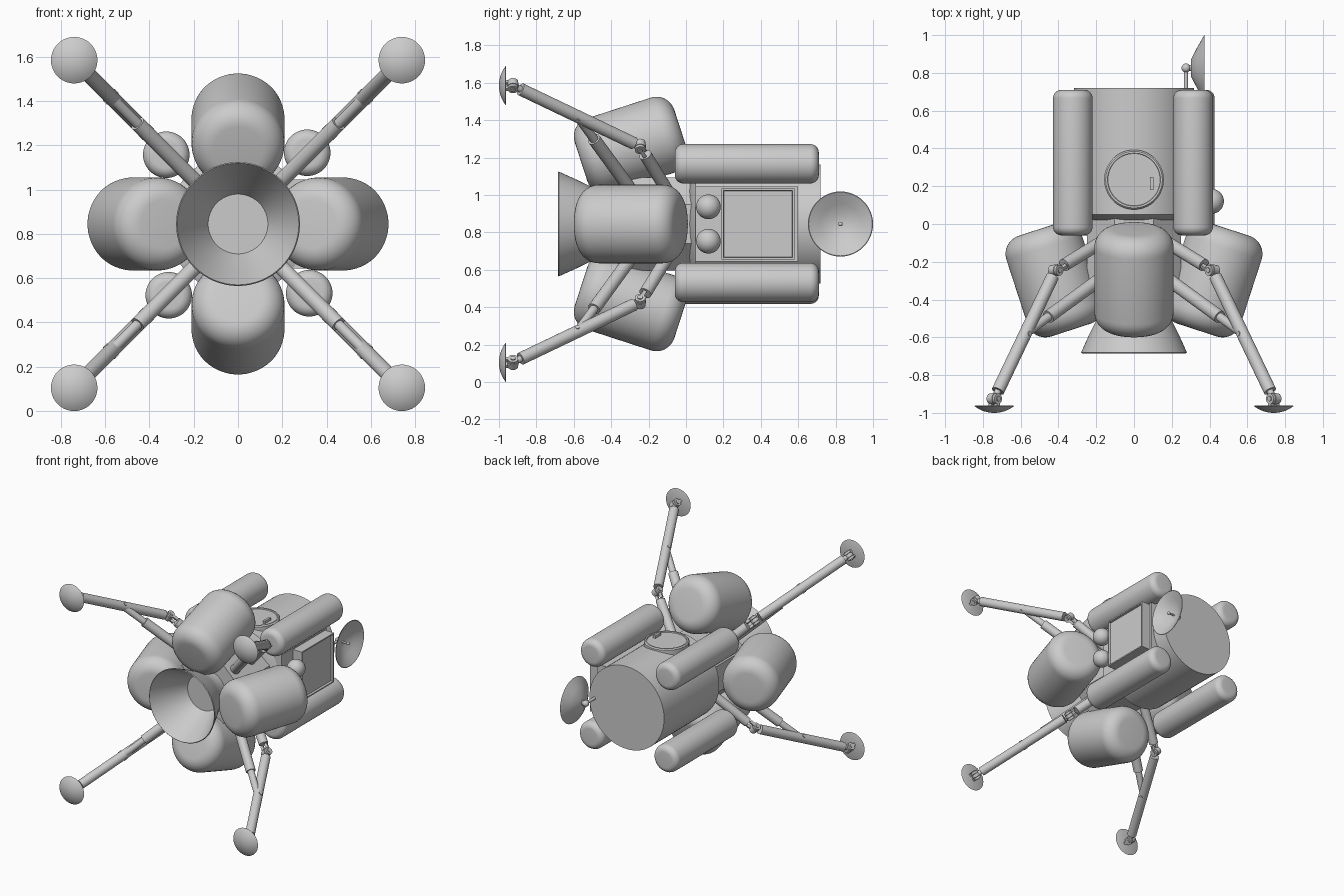
import bpy, bmesh, math
from mathutils import Vector, Matrix

if "Cube" in bpy.data.objects:
    bpy.data.objects.remove(bpy.data.objects["Cube"])

ZC = 0.845                      # height of the craft's long axis
Y = Vector((0, 1, 0))


def finish(name, bm, angle=35):
    bmesh.ops.recalc_face_normals(bm, faces=bm.faces)
    me = bpy.data.meshes.new(name)
    bm.to_mesh(me)
    bm.free()
    for p in me.polygons:
        p.use_smooth = True
    me.set_sharp_from_angle(angle=math.radians(angle))
    ob = bpy.data.objects.new(name, me)
    bpy.context.collection.objects.link(ob)
    return ob


def lathe(name, profile, origin, axis=Y, n=48, phase=0.0):
    """Revolve (radius, height) points about an axis; open ends get caps unless the loop closes."""
    bm = bmesh.new()
    rot = Vector(axis).to_track_quat('Z', 'Y').to_matrix()
    o = Vector(origin)
    rings = []
    for r, h in profile:
        if r < 1e-6:
            rings.append([bm.verts.new(o + rot @ Vector((0, 0, h)))])
        else:
            rings.append([bm.verts.new(o + rot @ Vector((
                r * math.cos(phase + 2 * math.pi * i / n),
                r * math.sin(phase + 2 * math.pi * i / n), h))) for i in range(n)])
    for a, b in zip(rings, rings[1:]):
        for i in range(n):
            j = (i + 1) % n
            if len(a) == 1:
                bm.faces.new((a[0], b[i], b[j]))
            elif len(b) == 1:
                bm.faces.new((a[i], a[j], b[0]))
            else:
                bm.faces.new((a[i], a[j], b[j], b[i]))
    for ring in (rings[0], rings[-1]):
        if len(ring) > 1:
            bm.faces.new(ring)
    return finish(name, bm)


def rounded(r, h, rc, k=8):
    """Cylinder profile of half-length h with rounded ends."""
    arc = [(r - rc + rc * math.sin(t), h - rc + rc * math.cos(t))
           for t in (math.pi / 2 * i / k for i in range(k + 1))]
    return [(a, -b) for a, b in arc] + [(a, b) for a, b in reversed(arc)]


def rod(name, a, b, r, n=24):
    a, b = Vector(a), Vector(b)
    return lathe(name, [(r, 0), (r, (b - a).length)], a, b - a, n)


def ball(name, c, r):
    k = 16
    return lathe(name, [(r * math.sin(math.pi * i / k), -r * math.cos(math.pi * i / k))
                        for i in range(k + 1)], c, Y, 32)


def box(name, lo, hi, inset=0.0, depth=0.0):
    lo, hi = Vector(lo), Vector(hi)
    bm = bmesh.new()
    bmesh.ops.create_cube(bm, size=1, matrix=Matrix.Translation((lo + hi) / 2)
                          @ Matrix.Diagonal((*(hi - lo), 1)))
    if inset:                   # recess the +x face inside a frame
        f = [f for f in bm.faces if f.normal.x > 0.9]
        bmesh.ops.inset_region(bm, faces=f, thickness=inset)
        g = bmesh.ops.inset_region(bm, faces=f, thickness=0.004, depth=-depth)
    return finish(name, bm)


# Cabin and lower core
lathe("cabin_body", [(0.25, 0.02), (0.318, 0.05), (0.318, 0.72)], (0, 0, ZC), n=64)
lathe("engine_core", [(0.27, -0.36), (0.27, 0.03)], (0, 0, ZC), n=8, phase=math.pi / 8)

# Engine bell, hollow towards the front
lathe("engine_bell", [(0, -0.42), (0.135, -0.42), (0.18, -0.50), (0.225, -0.585), (0.275, -0.685),
                      (0.28, -0.68), (0.235, -0.58), (0.19, -0.49), (0.15, -0.41), (0.15, -0.34),
                      (0, -0.34)], (0, 0, ZC), n=64)

# Four big tilted propellant tanks
tilt = math.radians(18)
for name, u in (("right", (1, 0, 0)), ("left", (-1, 0, 0)), ("upper", (0, 0, 1)), ("lower", (0, 0, -1))):
    u = Vector(u)
    lathe(name + "_main_tank", rounded(0.21, 0.28, 0.1),
          Vector((0, -0.295, ZC)) + u * 0.42, Y * math.cos(tilt) + u * math.sin(tilt), 64)

# Four slim tanks along the cabin
for x, z in ((0.313, 0.322), (-0.324, 0.313), (-0.313, -0.322), (0.322, -0.313)):
    lathe("slim_tank", rounded(0.105, 0.385, 0.045), (x, 0.325, ZC + z))

# Equipment bay with recessed panel, and two small pressure spheres
box("equipment_bay", (0.22, 0.19, ZC - 0.19), (0.41, 0.58, ZC + 0.19), 0.014, 0.015)
box("bay_base", (0.15, 0.05, ZC - 0.2), (0.335, 0.6, ZC + 0.2))
for dz in (0.092, -0.092):
    ball("pressure_sphere", (0.41, 0.12, ZC + dz), 0.066)

# Round hatch with raised rim and handle
lathe("hatch", [(0.158, -0.1), (0.158, 0.012), (0.15, 0.02), (0.14, 0.02), (0.138, 0.012), (0, 0.012)],
      (0, 0.235, ZC + 0.318), (0, 0, 1), 64)
box("hatch_handle", (0.086, 0.18, ZC + 0.325), (0.104, 0.25, ZC + 0.35))

# Dish antenna on its post
dish_c = Vector((0.30, 0.826, ZC))
lathe("antenna_dish", [(0, 0), (0.045, 0.002), (0.11, 0.035), (0.174, 0.072), (0.17, 0.074),
                       (0.107, 0.041), (0.048, 0.009), (0, 0.008)], dish_c, (1, 0, 0), 48)
rod("antenna_feed", dish_c, dish_c + Vector((0.06, 0, 0)), 0.007, 12)
ball("antenna_feed_tip", dish_c + Vector((0.06, 0, 0)), 0.012)
rod("antenna_post", (0.275, 0.70, ZC), (0.275, 0.826, ZC), 0.011, 16)
rod("antenna_arm", (0.265, 0.826, ZC), (0.305, 0.826, ZC), 0.016, 16)
ball("antenna_joint", (0.275, 0.826, ZC), 0.024)

# Four landing legs, each lying in a diagonal plane
for sx in (1, -1):
    for sz in (1, -1):
        def P(d, y):
            return Vector((sx * d, y, ZC + sz * d))
        side = Vector((sx, 0, -sz)).normalized()

        hip, knee, ankle = P(0.17, -0.095), P(0.415, -0.245), P(0.74, -0.925)
        fork, root = P(0.575, -0.58), P(0.17, -0.285)
        rod("leg_upper_strut", hip, hip.lerp(knee, 0.82), 0.034)
        rod("leg_main_strut", knee.lerp(ankle, 0.05), knee.lerp(ankle, 0.94), 0.034)
        rod("leg_brace_sleeve", root, root.lerp(fork, 0.7), 0.035)
        rod("leg_brace_piston", root, fork, 0.024)
        rod("leg_fork_pin", fork - side * 0.037, fork + side * 0.037, 0.013, 16)
        # Hinges at knee and ankle: centre lug, two cheeks and a pin
        for c, back in ((knee, hip), (ankle, P(0.74, -0.97))):
            rod("leg_hinge_pin", c - side * 0.036, c + side * 0.036, 0.014, 16)
            rod("leg_hinge_lug", c - side * 0.012, c + side * 0.012, 0.03)
            d = (back - c).normalized()
            for s in (1, -1):
                o = c + side * 0.022 * s
                rod("leg_hinge_cheek", o - side * 0.008, o + side * 0.008, 0.028)
                rod("leg_hinge_arm", o, o + d * 0.06 if c is knee else o + d * 0.042, 0.014, 4)
        rod("leg_ankle_link", knee.lerp(ankle, 0.93), ankle, 0.018, 16)
        # Domed foot pad
        k = 8
        R, dep = 0.105, 0.036
        big = (R * R + dep * dep) / (2 * dep)
        top = math.asin(R / big)
        pad = [(big * math.sin(top * i / k), -1 + big - big * math.cos(top * i / k)) for i in range(k + 1)]
        lathe("foot_pad", pad + [(R - 0.004, -1 + dep + 0.002), (0, -1 + dep - 0.004)],
              (sx * 0.74, 0, ZC + sz * 0.74), Y, 40)
